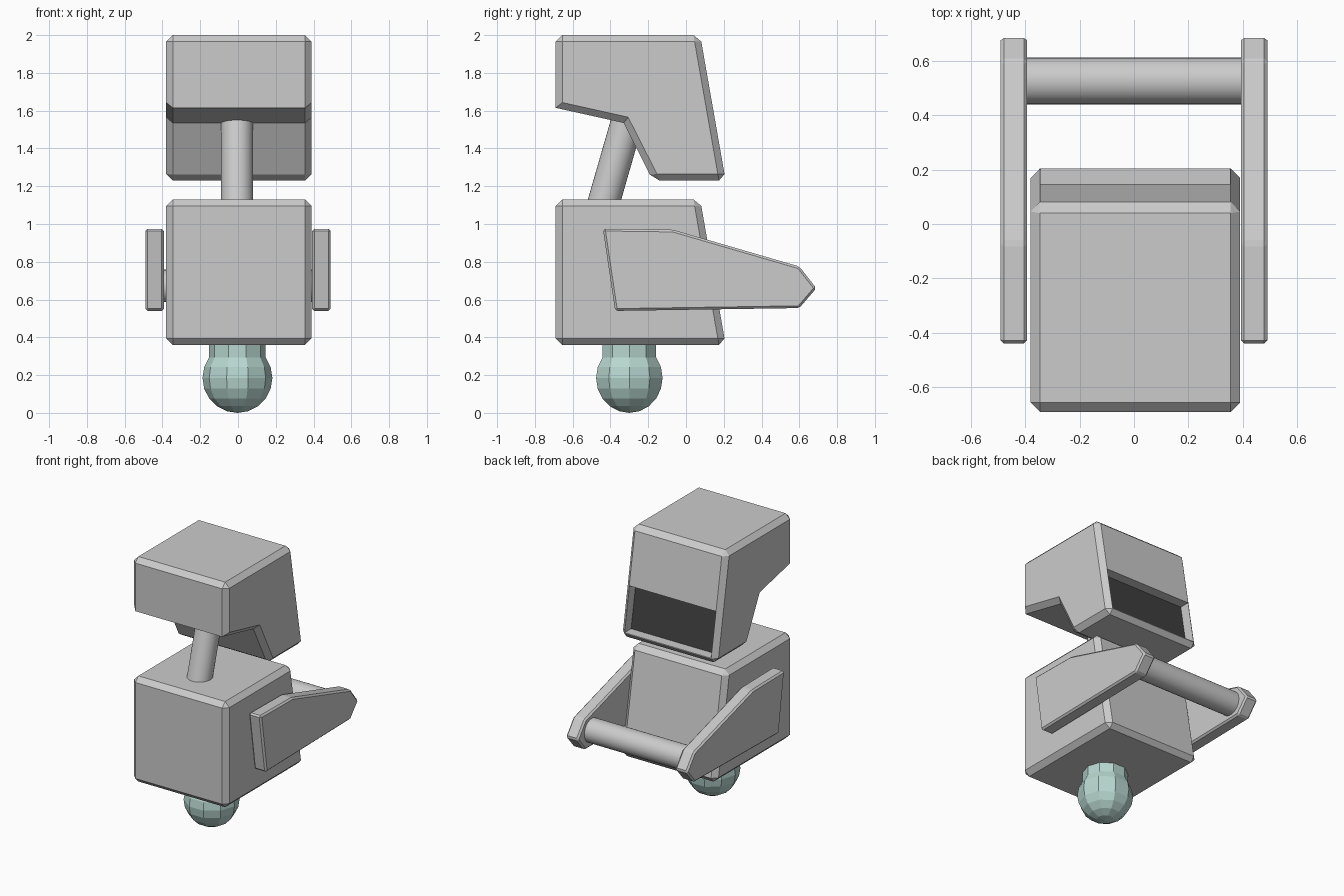
import bpy, bmesh
from math import sin, cos, radians, pi
from mathutils import Vector

if "Cube" in bpy.data.objects:
    bpy.data.objects.remove(bpy.data.objects["Cube"])


def finish(name, bm, color=None, smooth=False):
    bmesh.ops.recalc_face_normals(bm, faces=bm.faces[:])
    me = bpy.data.meshes.new(name)
    bm.to_mesh(me)
    bm.free()
    ob = bpy.data.objects.new(name, me)
    bpy.context.collection.objects.link(ob)
    bpy.context.view_layer.objects.active = ob
    if color:
        mat = bpy.data.materials.new(name)
        mat.diffuse_color = (*color, 1)
        mat.use_nodes = True
        mat.node_tree.nodes["Principled BSDF"].inputs["Base Color"].default_value = mat.diffuse_color
        me.materials.append(mat)
    if smooth:
        ob.select_set(True)
        bpy.ops.object.shade_smooth_by_angle(angle=radians(30))
        ob.select_set(False)
    return ob


def prism(name, profile, x0, x1, bevel=0, sharp=(), color=None):
    """Side profile (y, z) extruded along x; corners listed in sharp stay unbevelled."""
    bm = bmesh.new()
    face = bm.faces.new([bm.verts.new((x0, y, z)) for y, z in profile])
    ext = bmesh.ops.extrude_face_region(bm, geom=[face])["geom"]
    bmesh.ops.translate(bm, vec=(x1 - x0, 0, 0),
                        verts=[v for v in ext if isinstance(v, bmesh.types.BMVert)])
    bmesh.ops.recalc_face_normals(bm, faces=bm.faces[:])
    if bevel:
        corners = [Vector(profile[i]) for i in sharp]

        def kept(e):
            a, b = (v.co for v in e.verts)
            return abs(a.x - b.x) > 0.01 and any((a.yz - c).length < 1e-4 for c in corners)
        bmesh.ops.bevel(bm, geom=[e for e in bm.edges if not kept(e)], offset=bevel,
                        offset_type='OFFSET', segments=1, profile=0.5, affect='EDGES')
    return finish(name, bm, color)


def rod(name, a, b, r, sides=32):
    a, b = Vector(a), Vector(b)
    bm = bmesh.new()
    bmesh.ops.create_cone(bm, cap_ends=True, segments=sides, radius1=r, radius2=r,
                          depth=(b - a).length)
    rot = (b - a).to_track_quat('Z', 'Y').to_matrix()
    bmesh.ops.rotate(bm, verts=bm.verts, matrix=rot)
    bmesh.ops.translate(bm, verts=bm.verts, vec=(a + b) / 2)
    return finish(name, bm, smooth=True)


X0, X1 = -0.38, 0.39

# Body with sloping back
prism("body", [(-0.69, 0.36), (0.21, 0.36), (0.075, 1.13), (-0.69, 1.13)], X0, X1, 0.035)

# Head with notched underside
head = prism("head", [(-0.69, 2.0), (0.075, 2.0), (0.21, 1.23), (-0.175, 1.23),
                      (-0.33, 1.535), (-0.69, 1.615)], X0, X1, 0.035, sharp=(4, 5))


def back(z, depth):
    """Point on the sloped head back, moved inwards by depth."""
    return (0.21 - (z - 1.23) * 0.135 / 0.77 - depth, z)


# Recess in the back of the head
LOW, HIGH = 1.27, 1.59
cutter = prism("recess_cutter", [back(LOW, 0.08), back(LOW, -0.1), back(HIGH, -0.1),
                                 back(HIGH, 0.08)], X0 + 0.037, X1 - 0.037)
cutter.hide_render = True
cut = head.modifiers.new("recess", 'BOOLEAN')
cut.operation, cut.object, cut.solver = 'DIFFERENCE', cutter, 'EXACT'
bpy.context.view_layer.objects.active = head
bpy.ops.object.modifier_apply(modifier=cut.name)
bpy.data.objects.remove(cutter)

# Dark panel at the bottom of the recess
prism("recess_panel", [back(LOW, 0.09), back(LOW, 0.075), back(HIGH, 0.075), back(HIGH, 0.09)],
      X0 + 0.037, X1 - 0.037, color=(0.05, 0.05, 0.05))

# Leaning neck
rod("neck", (-0.005, -0.46, 1.03), (-0.005, -0.29, 1.62), 0.085)

# Side arms, mirrored
arm = prism("side_arms", [(-0.44, 0.975), (-0.07, 0.97), (0.6, 0.775), (0.69, 0.66),
                          (0.6, 0.555), (-0.375, 0.54)], 0.392, 0.49, 0.012)
arm.modifiers.new("mirror", 'MIRROR')

# Handle bar between the arms
rod("handle_bar", (-0.4, 0.525, 0.672), (0.4, 0.525, 0.672), 0.086)

# Ten-sided low-poly ball with a straight collar into the body
R, CZ, N = 0.185, 0.185, 10
profile = [(R * cos(radians(a)), CZ + R * sin(radians(a))) for a in range(-72, 37, 18)]
profile.append((profile[-1][0], 0.42))
bm = bmesh.new()
rings = [[bm.verts.new((r * cos(2 * pi * i / N) - 0.003, r * sin(2 * pi * i / N) - 0.3, z))
          for i in range(N)] for r, z in profile]
for lo, hi in zip(rings, rings[1:]):
    for i in range(N):
        j = (i + 1) % N
        bm.faces.new((lo[i], lo[j], hi[j], hi[i]))
tip = bm.verts.new((-0.003, -0.3, 0))
for i in range(N):
    bm.faces.new((tip, rings[0][(i + 1) % N], rings[0][i]))
bm.faces.new(rings[-1])
finish("ball_foot", bm, (0.48, 0.68, 0.63))
